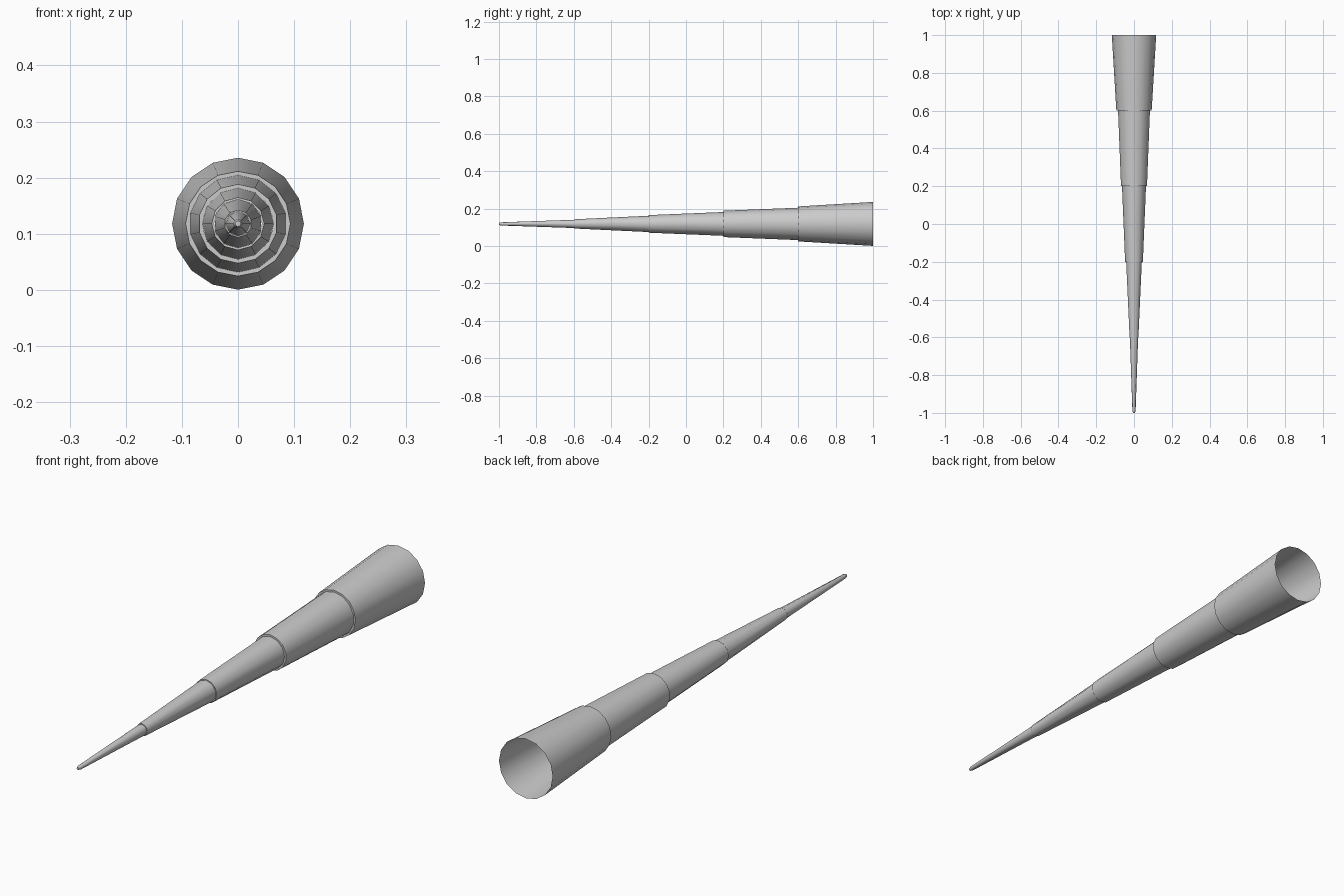
import bpy, bmesh, math

if "Cube" in bpy.data.objects:
    bpy.data.objects.remove(bpy.data.objects["Cube"])

CZ = 0.118

# each section: back y, back radius, front y, front radius, sides
SECTIONS = [
    (1.0, 0.1175, 0.6, 0.0935, 16),
    (0.6, 0.0865, 0.2, 0.0705, 14),
    (0.2, 0.0635, -0.2, 0.0470, 12),
    (-0.2, 0.0435, -0.6, 0.0245, 10),
    (-0.6, 0.0220, -0.99, 0.0085, 8),
]


def ring(bm, y, r, n):
    return [bm.verts.new((r * math.sin(2 * math.pi * i / n), y,
                          CZ + r * math.cos(2 * math.pi * i / n))) for i in range(n)]


def bridge(bm, a, b):
    n = len(a)
    for i in range(n):
        j = (i + 1) % n
        bm.faces.new((a[i], a[j], b[j], b[i]))


def section(i, y0, r0, y1, r1, n):
    bm = bmesh.new()
    back, front = ring(bm, y0, r0, n), ring(bm, y1, r1, n)
    bridge(bm, back, front)
    if i + 1 < len(SECTIONS):
        # lip closing the step down to the next, narrower tube
        nxt = SECTIONS[i + 1]
        inner = ring(bm, y1, nxt[1] * 0.98, n)
        bridge(bm, front, inner)
    else:
        # rounded tip
        cap = ring(bm, -1.0, r1 * 0.6, n)
        bridge(bm, front, cap)
        bm.faces.new(cap)
    me = bpy.data.meshes.new("tube_%d" % (i + 1))
    bm.to_mesh(me)
    bm.free()
    ob = bpy.data.objects.new("tube_%d" % (i + 1), me)
    bpy.context.collection.objects.link(ob)
    bpy.ops.object.select_all(action='DESELECT')
    ob.select_set(True)
    bpy.context.view_layer.objects.active = ob
    bpy.ops.object.shade_smooth_by_angle(angle=math.radians(50))


for i, s in enumerate(SECTIONS):
    section(i, *s)
